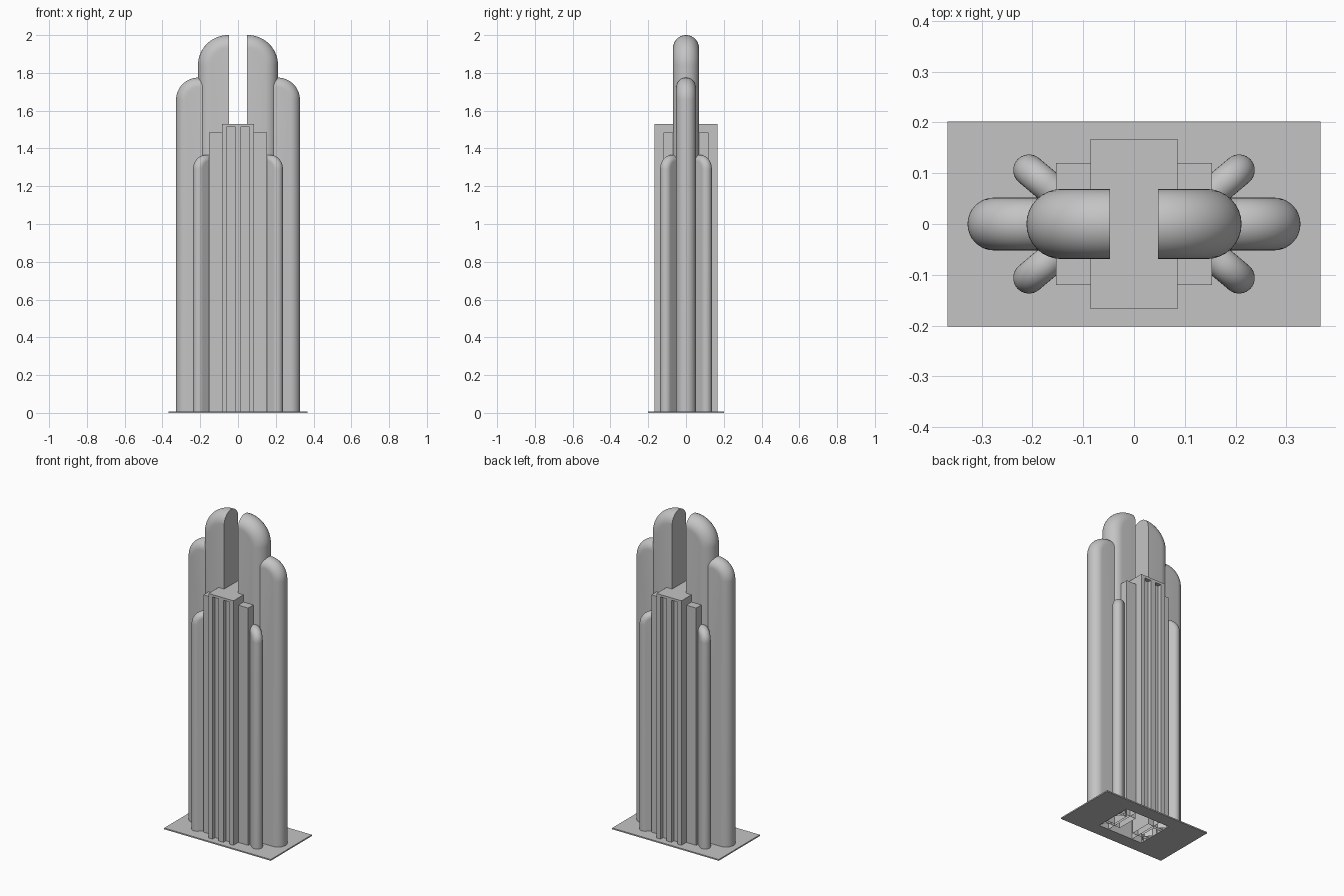
import bpy, bmesh
from math import pi, sin, cos, radians
from mathutils import Matrix, Vector

cube = bpy.data.objects.get("Cube")
if cube:
    bpy.data.objects.remove(cube, do_unlink=True)

grey = bpy.data.materials.new("stone_grey")
grey.use_nodes = True
COLOUR = (0.55, 0.55, 0.55, 1)
grey.diffuse_color = COLOUR
grey.node_tree.nodes["Principled BSDF"].inputs["Base Color"].default_value = COLOUR


def finish(name, bm):
    bmesh.ops.recalc_face_normals(bm, faces=bm.faces[:])
    mesh = bpy.data.meshes.new(name)
    bm.to_mesh(mesh)
    bm.free()
    mesh.materials.append(grey)
    obj = bpy.data.objects.new(name, mesh)
    bpy.context.collection.objects.link(obj)
    return obj


def add_box(bm, lo, hi):
    lo, hi = Vector(lo), Vector(hi)
    size = Matrix.Diagonal((*(hi - lo), 1))
    bmesh.ops.create_cube(bm, size=1, matrix=Matrix.Translation((lo + hi) / 2) @ size)


def box(name, x, y, z0, z1):
    bm = bmesh.new()
    add_box(bm, (-x, -y, z0), (x, y, z1))
    return finish(name, bm)


def cut(obj, cutter):
    mod = obj.modifiers.new("cut", "BOOLEAN")
    mod.object = cutter
    mod.operation = "DIFFERENCE"
    mod.solver = "EXACT"
    deps = bpy.context.evaluated_depsgraph_get()
    obj.data = bpy.data.meshes.new_from_object(obj.evaluated_get(deps))
    obj.modifiers.clear()
    bpy.data.objects.remove(cutter, do_unlink=True)


def open_bottom(obj):
    bm = bmesh.new()
    bm.from_mesh(obj.data)
    under = [f for f in bm.faces if all(v.co.z < 0.001 for v in f.verts)]
    bmesh.ops.delete(bm, geom=under, context="FACES")
    bm.to_mesh(obj.data)
    bm.free()


def fin(name, inner, outer, top, bend, r, place, steps=16):
    """Upright slab with a half-round edge that bends over at the top."""
    bm = bmesh.new()
    rows = []
    for i in range(steps + 1):
        phi = -pi / 2 + pi * i / steps
        inset = r * (1 - cos(phi))
        y = r * sin(phi)
        rad = bend - inset
        outline = [(outer - inset, 0)]
        for k in range(steps + 1):
            a = pi / 2 * k / steps
            outline.append((outer - bend + rad * cos(a), top - bend + rad * sin(a)))
        outline.append((inner, top - inset))
        rows.append([bm.verts.new((u, y, z)) for u, z in outline])
    for a, b in zip(rows, rows[1:]):
        for k in range(len(a) - 1):
            bm.faces.new((a[k], a[k + 1], b[k + 1], b[k]))
    # Flat sides and the flat inner end
    feet = [bm.verts.new((inner, y, 0)) for y in (-r, r)]
    bm.faces.new(rows[0] + [feet[0]])
    bm.faces.new(rows[-1] + [feet[1]])
    bm.faces.new([feet[0]] + [row[-1] for row in rows] + [feet[1]])
    bm.transform(place)
    obj = finish(name, bm)
    bpy.ops.object.select_all(action="DESELECT")
    obj.select_set(True)
    bpy.context.view_layer.objects.active = obj
    bpy.ops.object.shade_smooth_by_angle(angle=radians(35))


# Thin base plate, open beneath the tower
base = box("base_plate", 0.367, 0.202, 0, 0.008)
cut(base, box("base_opening", 0.154, 0.12, -0.1, 0.1))

# Stepped core, with two tall grooves in the front and back
shoulders = box("core_shoulders", 0.154, 0.12, 0, 1.485)
open_bottom(shoulders)
core = box("core_tower", 0.086, 0.167, 0, 1.53)
bm = bmesh.new()
for sx in (-1, 1):
    for sy in (-1, 1):
        xs = sorted((sx * 0.016, sx * 0.058))
        ys = sorted((sy * 0.142, sy * 0.3))
        add_box(bm, (xs[0], ys[0], -0.1), (xs[1], ys[1], 1.515))
cut(core, finish("groove_cutter", bm))
open_bottom(core)

# Rounded fins, mirrored left and right
for side, sx in (("left", 1), ("right", -1)):
    mirror = Matrix.Diagonal((sx, 1, 1, 1))
    fin(side + "_tall_fin", 0.047, 0.212, 2.0, 0.16, 0.069, mirror)
    fin(side + "_outer_fin", 0.1, 0.328, 1.775, 0.118, 0.052, mirror)
    for end, sy in (("front", -1), ("back", 1)):
        flip = Matrix.Diagonal((sx, sy, 1, 1))
        place = flip @ Matrix.Translation((0.207, 0.106, 0)) @ Matrix.Rotation(radians(40), 4, "Z")
        fin(f"{end}_{side}_low_fin", -0.1, 0.031, 1.365, 0.075, 0.031, place)
